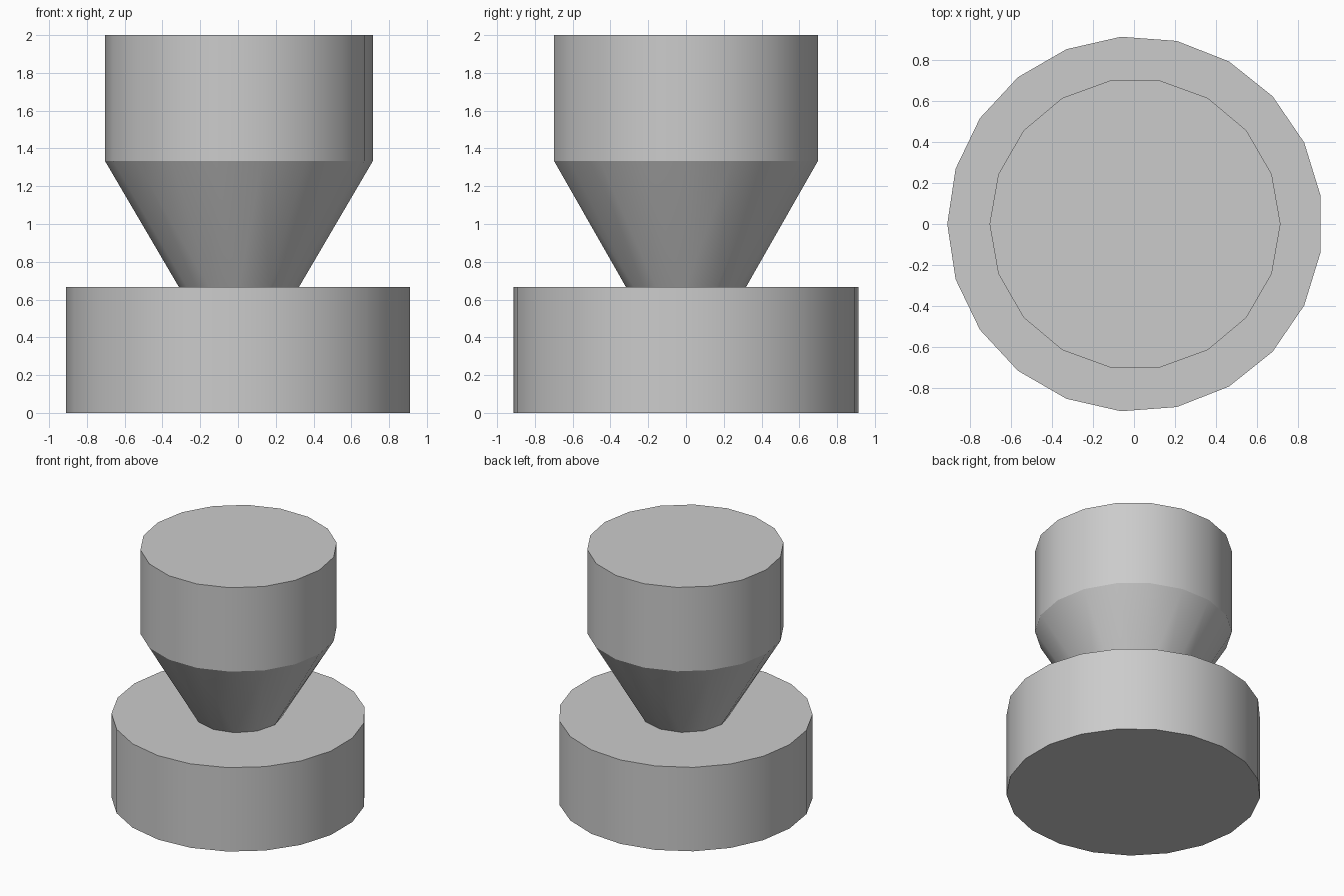
import bpy
import math

if "Cube" in bpy.data.objects:
    bpy.data.objects.remove(bpy.data.objects["Cube"])

CX = 0.005      # shared axis, so the odd-sided base is centred on x = 0
STEP = 2 / 3    # each of the three parts has the same height


def loft(name, z0, r0, n0, z1, r1, n1, phase=0.0):
    """Closed solid between two polygons that may have different side counts."""
    def ring(r, n, z):
        return [(CX + r * math.cos(phase + math.tau * k / n),
                 r * math.sin(phase + math.tau * k / n), z) for k in range(n)]

    verts = ring(r0, n0, z0) + ring(r1, n1, z1)
    faces = [list(range(n0))[::-1], list(range(n0, n0 + n1))]
    if n0 == n1:
        faces += [[k, (k + 1) % n0, n0 + (k + 1) % n0, n0 + k] for k in range(n0)]
    else:
        # walk round both rings, advancing whichever lags behind in angle
        i = j = 0
        while i < n0 or j < n1:
            a, b = i % n0, n0 + j % n1
            if j >= n1 or (i < n0 and (i + 0.5) / n0 <= (j + 0.5) / n1):
                faces.append([a, (i + 1) % n0, b])
                i += 1
            else:
                faces.append([a, n0 + (j + 1) % n1, b])
                j += 1

    mesh = bpy.data.meshes.new(name)
    mesh.from_pydata(verts, [], faces)
    mesh.update()
    obj = bpy.data.objects.new(name, mesh)
    bpy.context.collection.objects.link(obj)
    bpy.ops.object.select_all(action='DESELECT')
    obj.select_set(True)
    bpy.context.view_layer.objects.active = obj
    bpy.ops.object.shade_smooth_by_angle(angle=math.radians(25))
    return obj


# Wide base disc
loft("base", 0, 0.915, 21, STEP, 0.915, 21, phase=math.pi)
# Tapered neck, widening upwards
loft("tapered_neck", STEP, 0.318, 12, 2 * STEP, 0.709, 18)
# Cylindrical head
loft("head", 2 * STEP, 0.709, 18, 2, 0.709, 18)
